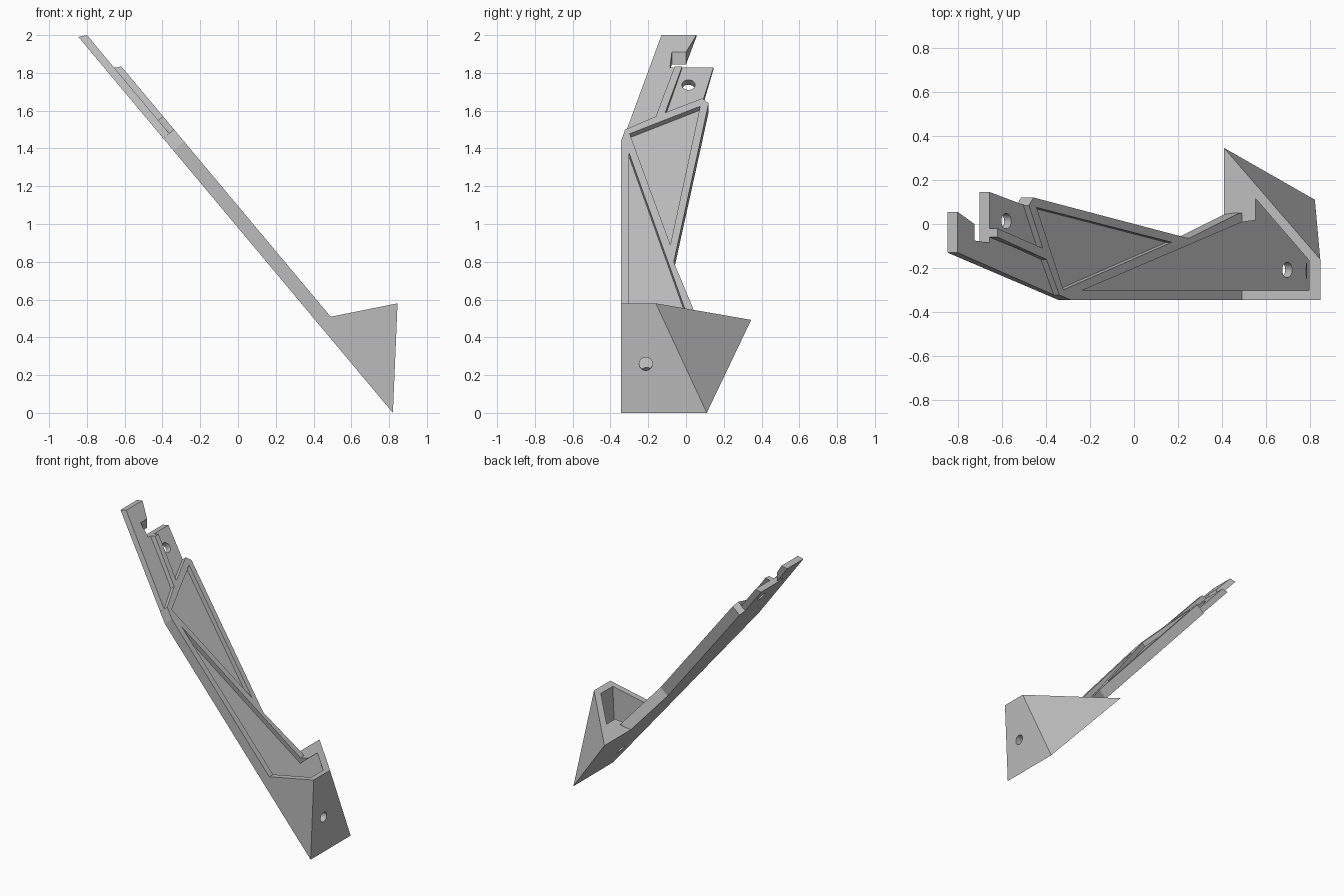
import bpy, bmesh
from mathutils import Vector, geometry

old = bpy.data.objects.get("Cube")
if old:
    bpy.data.objects.remove(old, do_unlink=True)

grey = bpy.data.materials.new("plain grey")
grey.use_nodes = True
grey.diffuse_color = (0.5, 0.5, 0.5, 1)
grey.node_tree.nodes["Principled BSDF"].inputs["Base Color"].default_value = (0.5, 0.5, 0.5, 1)

# Leaning frame: u runs up the strut, y across it, w out of its upper face
U = Vector((-0.6416, 0, 0.767))
W = Vector((0.767, 0, 0.6416))
THIN, THICK = 0.041, 0.074


def place(u, y, w):
    return Vector((0.82, y, 0)) + U * u + W * w


def finish(name, bm):
    bmesh.ops.recalc_face_normals(bm, faces=bm.faces)
    mesh = bpy.data.meshes.new(name)
    bm.to_mesh(mesh)
    bm.free()
    mesh.materials.append(grey)
    obj = bpy.data.objects.new(name, mesh)
    bpy.context.collection.objects.link(obj)
    return obj


def prism(name, outline, low, high, planes=()):
    """Extrude (u, y, optional slant of the upper ring) and trim by planes."""
    bm = bmesh.new()
    a = [bm.verts.new(place(p[0], p[1], low)) for p in outline]
    b = [bm.verts.new(place(p[0] + (p[2] if len(p) > 2 else 0), p[1], high)) for p in outline]
    bm.faces.new(a)
    bm.faces.new(b)
    for i in range(len(a)):
        j = (i + 1) % len(a)
        bm.faces.new((a[i], a[j], b[j], b[i]))
    for co, no in planes:
        cut = bmesh.ops.bisect_plane(bm, geom=bm.verts[:] + bm.edges[:] + bm.faces[:],
                                     plane_co=co, plane_no=no, clear_outer=True)
        edges = [e for e in cut["geom_cut"] if isinstance(e, bmesh.types.BMEdge)]
        bmesh.ops.edgenet_fill(bm, edges=edges)
    return finish(name, bm)


def drill(name, centre, axis, depth, radius=0.035):
    bm = bmesh.new()
    turn = axis.to_track_quat("Z", "Y").to_matrix().to_4x4()
    turn.translation = centre
    bmesh.ops.create_cone(bm, cap_ends=True, segments=20, radius1=radius,
                          radius2=radius, depth=depth, matrix=turn)
    return finish(name, bm)


def combine(target, other, operation):
    other.hide_render = True
    mod = target.modifiers.new(operation.lower(), "BOOLEAN")
    mod.operation, mod.solver, mod.object = operation, "EXACT", other
    bpy.context.view_layer.objects.active = target
    bpy.ops.object.modifier_apply(modifier=mod.name)
    bpy.data.objects.remove(other, do_unlink=True)


# Thick strut with cross rib and short upright rib
strut = prism("angled_bracket", [
    (0.15, -0.345), (1.81, -0.345), (1.894, -0.322), (1.985, -0.16),
    (2.37, -0.06, -0.04), (2.37, -0.02, -0.04), (2.011, -0.11),
    (2.109, 0.085), (2.076, 0.12), (0.98, -0.065), (0.62, 0.05), (0.15, 0.05)], 0, THICK)

# Thin upper plate with hooked prong and drilled tab
hook = prism("hook_plate", [
    (1.81, -0.345), (2.595, -0.13, -0.022), (2.595, 0.055, -0.022),
    (2.405, 0.0, 0.05), (2.405, -0.075, 0.05), (2.37, -0.085, -0.022),
    (2.37, 0.145, -0.022), (2.1, 0.085), (1.9, 0.0)], 0, THIN)

# Wedge-shaped corner box at the foot
corners = [place(*c) for c in ((0, -0.345, 0), (0, 0.11, 0), (0.642, 0.345, 0),
                               (0.642, -0.345, 0), (0.429, -0.16, 0.391), (0.429, -0.345, 0.391))]
bm = bmesh.new()
for c in corners:
    bm.verts.new(c)
bmesh.ops.convex_hull(bm, input=bm.verts)
bmesh.ops.dissolve_limit(bm, angle_limit=0.01, verts=bm.verts, edges=bm.edges)
box = finish("corner_box", bm)

combine(strut, hook, "UNION")
combine(strut, box, "UNION")

# Inner sides of the two outer box walls
middle = sum(corners, Vector()) / len(corners)


def inner_wall(a, b, c, thickness):
    n = geometry.normal(a, b, c)
    if n.dot(middle - a) > 0:
        n = -n
    return a - n * thickness, n


end_wall = inner_wall(corners[0], corners[1], corners[4], 0.05)
slant_wall = inner_wall(corners[1], corners[2], corners[4], 0.042)

# Recesses
combine(strut, prism("upper_recess", [(1.865, -0.298), (2.055, 0.075), (1.1, -0.083)],
                     THIN, 0.2), "DIFFERENCE")
combine(strut, prism("lower_recess", [(1.735, -0.302), (0.572, 0.017), (0.572, 0.4),
                                      (-0.4, 0.4), (-0.4, -0.302)],
                     THIN, 0.9, (end_wall, slant_wall)), "DIFFERENCE")

# Screw holes
combine(strut, drill("tab_hole", place(2.23, 0.013, 0.02), W, 0.2), "DIFFERENCE")
combine(strut, drill("floor_hole", place(0.244, -0.208, 0.01), W, 0.1), "DIFFERENCE")
combine(strut, drill("end_hole", place(0.192, -0.213, 0.175), end_wall[1], 0.14), "DIFFERENCE")
